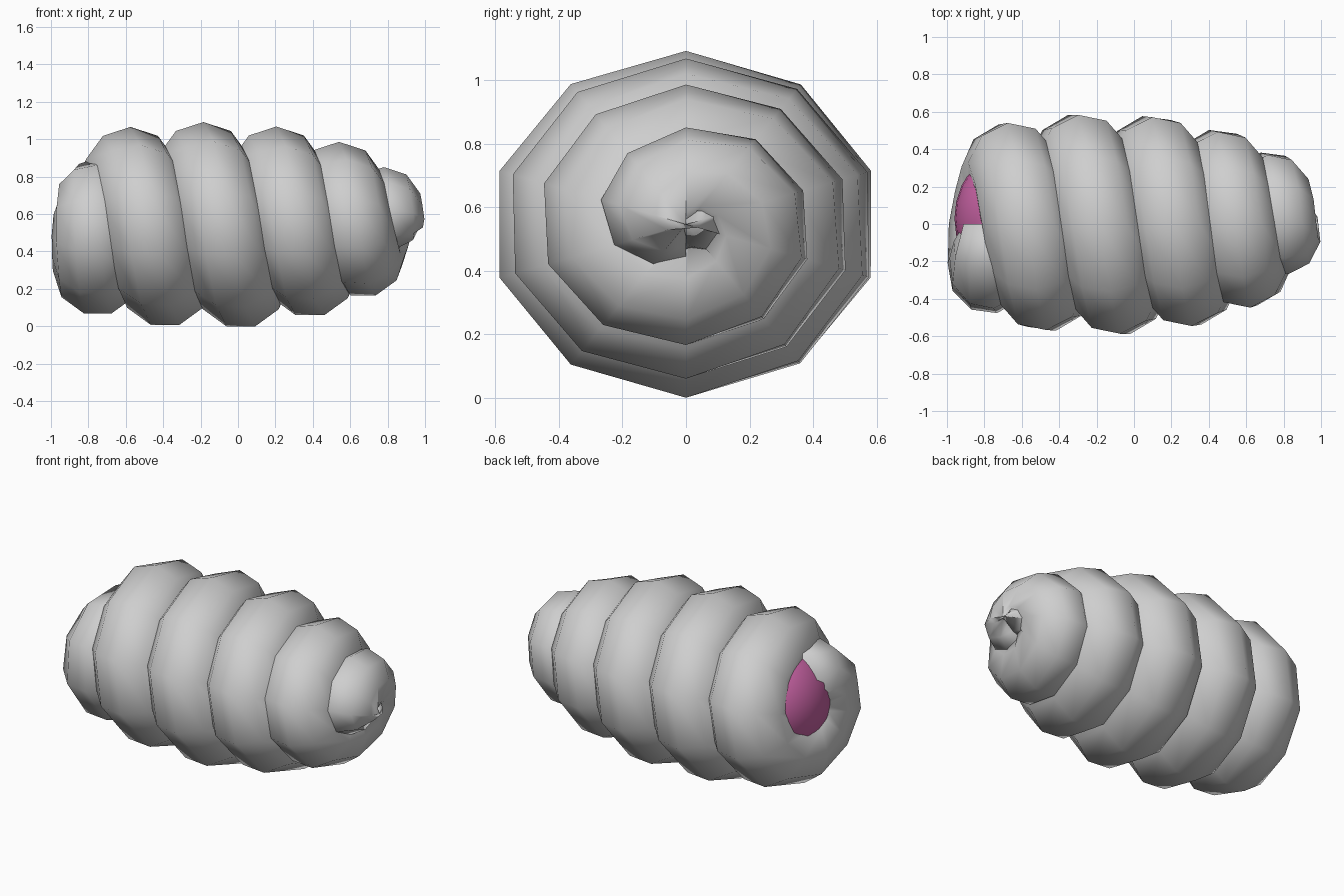
import bpy, bmesh, math
from mathutils import Vector

if "Cube" in bpy.data.objects:
    bpy.data.objects.remove(bpy.data.objects["Cube"])

def material(name, rgb):
    m = bpy.data.materials.new(name)
    m.diffuse_color = (*rgb, 1)
    m.use_nodes = True
    m.node_tree.nodes["Principled BSDF"].inputs["Base Color"].default_value = m.diffuse_color
    return m

grey = material("light grey", (0.62, 0.62, 0.62))
pink = material("pink", (0.56, 0.12, 0.36))

CZ = 0.546       # height of the coil axis
WIDE = 1.13      # coil is wider than tall
SIDES = 10       # sides of tube section and segments per turn

# coil knots: angle, outer radius, x, tube radius
KNOTS = [(90, .355, -.75, .17), (126, .39, -.77, .20), (180, .435, -.78, .22),
         (270, .477, -.75, .24), (450, .52, -.575, .25), (630, .538, -.39, .25),
         (810, .546, -.185, .25), (990, .546, .015, .25), (1170, .522, .205, .25),
         (1350, .486, .385, .25), (1530, .44, .54, .24), (1710, .38, .67, .22),
         (1854, .331, .765, .21), (1890, .305, .78, .205), (1962, .249, .80, .20),
         (1998, .21, .81, .18), (2034, .155, .82, .15), (2070, .105, .83, .10)]

def sample(a):
    for p, q in zip(KNOTS, KNOTS[1:]):
        if a <= q[0]:
            t = (a - p[0]) / (q[0] - p[0])
            return [u + (v - u) * t for u, v in zip(p[1:], q[1:])]
    return KNOTS[-1][1:]

# wrapped coil: rings of a tube swept along a tapering helix
bm = bmesh.new()
rings = []
for k in range(56):
    a = 90 + 36 * k
    outer, x, R = sample(a)
    phases = [math.radians(3.6 * k + 360 / SIDES * j) for j in range(SIDES)]
    centre = outer - R * max(math.cos(p) for p in phases)
    th = math.radians(a)
    ring = []
    for p in phases:
        r = centre + R * math.cos(p)
        ring.append(bm.verts.new((x + R * math.sin(p), WIDE * r * math.cos(th),
                                  CZ + r * math.sin(th))))
    rings.append(ring)
for A, B in zip(rings, rings[1:]):
    for j in range(SIDES):
        n = (j + 1) % SIDES
        bm.faces.new((A[j], A[n], B[n], B[j]))
# closed ends
for ring in (rings[0], rings[-1]):
    tip = bm.verts.new(sum((v.co for v in ring), Vector()) / SIDES)
    for j in range(SIDES):
        bm.faces.new((ring[j], ring[(j + 1) % SIDES], tip))
bmesh.ops.recalc_face_normals(bm, faces=bm.faces)
for f in bm.faces:
    f.smooth = True
me = bpy.data.meshes.new("coil")
bm.to_mesh(me)
bm.free()
coil = bpy.data.objects.new("coil", me)
bpy.context.collection.objects.link(coil)
me.materials.append(grey)

# rounded core showing at the open end
bpy.ops.mesh.primitive_uv_sphere_add(segments=24, ring_count=14, location=(-.68, .03, .57))
core = bpy.context.object
core.name = "core"
core.scale = (.28, .35, .32)
bpy.ops.object.transform_apply(location=False, rotation=False, scale=True)
bpy.ops.object.shade_smooth()
core.data.materials.append(pink)
